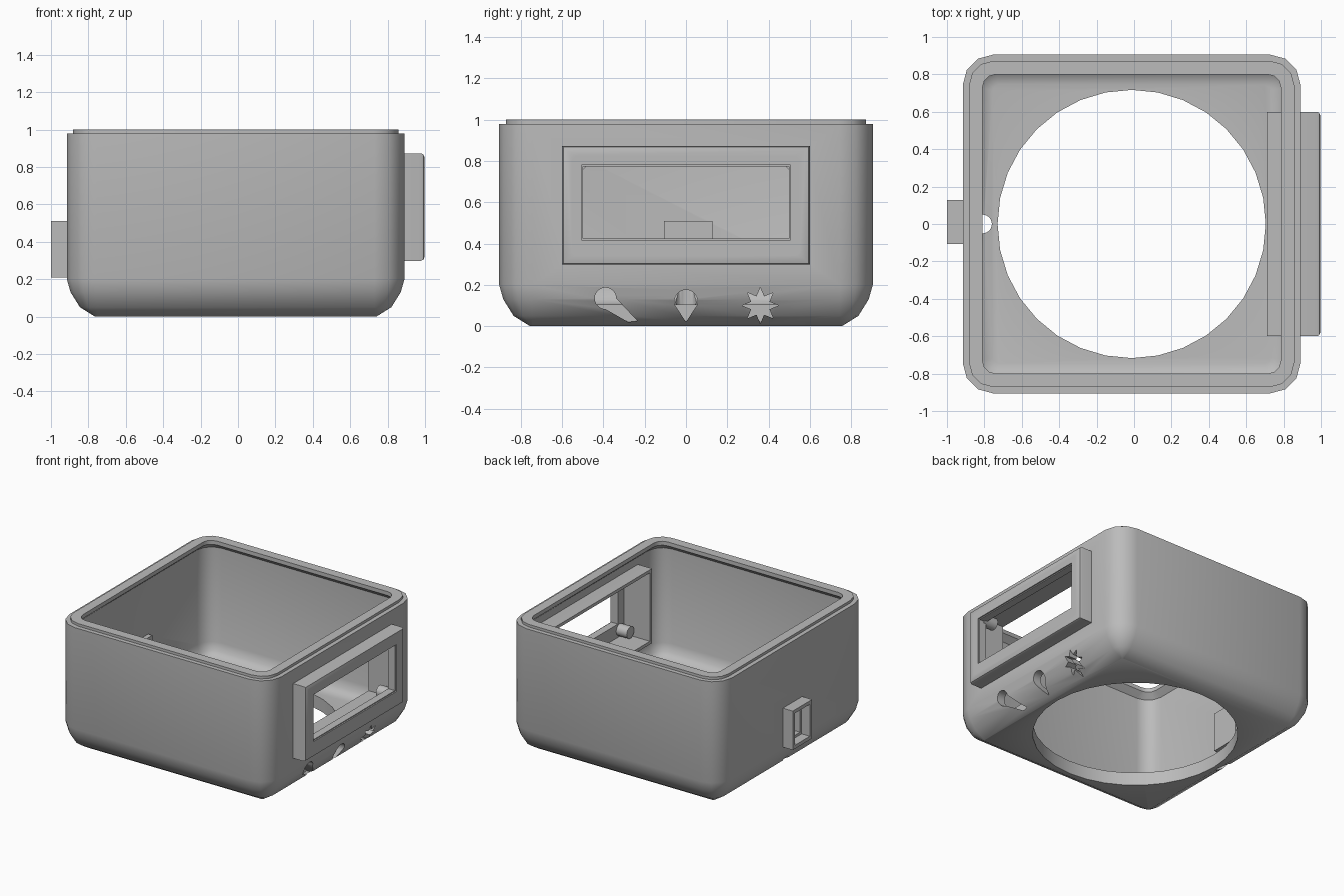
import bpy, bmesh, math
from mathutils import Vector, Matrix

if "Cube" in bpy.data.objects:
    bpy.data.objects.remove(bpy.data.objects["Cube"], do_unlink=True)

CX = -0.0125
HX, HY = 0.9025, 0.905

grey = bpy.data.materials.new("light grey plastic")
grey.use_nodes = True
color = (0.5, 0.5, 0.5, 1)
grey.diffuse_color = color
grey.node_tree.nodes["Principled BSDF"].inputs["Base Color"].default_value = color


def make(name, bm):
    bmesh.ops.recalc_face_normals(bm, faces=bm.faces)
    mesh = bpy.data.meshes.new(name)
    bm.to_mesh(mesh)
    bm.free()
    mesh.materials.append(grey)
    obj = bpy.data.objects.new(name, mesh)
    bpy.context.collection.objects.link(obj)
    return obj


def box(name, lo, hi, front_bevel=0):
    bm = bmesh.new()
    lo, hi = Vector(lo), Vector(hi)
    bmesh.ops.create_cube(bm, size=1)
    for v in bm.verts:
        v.co = (lo + hi) / 2 + v.co * (hi - lo)
    if front_bevel:
        edges = [e for e in bm.edges if all(v.co.x > hi.x - 0.001 for v in e.verts)]
        bmesh.ops.bevel(bm, geom=edges, offset=front_bevel, segments=2,
                        profile=0.5, affect='EDGES')
    return make(name, bm)


def cylinder(name, center, radius, length, axis='Z', sides=32):
    bm = bmesh.new()
    bmesh.ops.create_cone(bm, cap_ends=True, segments=sides, radius1=radius,
                          radius2=radius, depth=length)
    if axis == 'X':
        bm.transform(Matrix.Rotation(math.pi / 2, 4, 'Y'))
    bm.transform(Matrix.Translation(center))
    return make(name, bm)


def prism_x(name, outline, x0, x1):
    """Extrude a closed (y, z) outline along x."""
    bm = bmesh.new()
    face = bm.faces.new([bm.verts.new((x0, y, z)) for y, z in outline])
    new = bmesh.ops.extrude_face_region(bm, geom=[face])["geom"]
    bmesh.ops.translate(bm, vec=(x1 - x0, 0, 0),
                        verts=[v for v in new if isinstance(v, bmesh.types.BMVert)])
    return make(name, bm)


def boolean(target, other, operation='DIFFERENCE'):
    mod = target.modifiers.new("bool", 'BOOLEAN')
    mod.operation, mod.object, mod.solver = operation, other, 'EXACT'
    bpy.context.view_layer.update()
    graph = bpy.context.evaluated_depsgraph_get()
    result = bpy.data.meshes.new_from_object(target.evaluated_get(graph))
    target.modifiers.remove(mod)
    target.data = result
    bpy.data.objects.remove(other, do_unlink=True)


def rounded_ring(bm, inset, z, radius, segs=3):
    ring = []
    for k, (sx, sy) in enumerate([(1, 1), (-1, 1), (-1, -1), (1, -1)]):
        for i in range(segs + 1):
            a = math.pi / 2 * (k + i / segs)
            ring.append(bm.verts.new((
                CX + sx * (HX - inset - radius) + radius * math.cos(a),
                sy * (HY - inset - radius) + radius * math.sin(a), z)))
    return ring


# Housing shell: outer wall, stepped rim, overhanging lip, cavity (inset, z, corner radius)
profile = [(.15, 0, .01), (.07, .05, .09), (.02, .13, .14), (0, .2, .16), (0, .98, .16),
           (.033, .98, .13), (.033, 1, .13), (.105, 1, .07), (.105, .97, .07),
           (.06, .93, .12), (.06, .2, .12), (.08, .14, .1), (.11, .11, .07), (.16, .1, .03)]
bm = bmesh.new()
rings = [rounded_ring(bm, *p) for p in profile]
for a, b in zip(rings, rings[1:]):
    for i in range(len(a)):
        j = (i + 1) % len(a)
        bm.faces.new((a[i], a[j], b[j], b[i]))
bm.faces.new(rings[0])
bm.faces.new(rings[-1])
housing = make("housing", bm)

# Round floor opening, cable notch and display opening
boolean(housing, cylinder("floor_cutter", (CX, 0, 0), 0.717, 0.5))
boolean(housing, cylinder("notch_cutter", (-0.81, 0, 0), 0.05, 0.4))
boolean(housing, box("display_cutter", (0.6, -0.585, 0.31), (1.2, 0.585, 0.855)))


def circle(y, z, r, start, end, n):
    angles = [math.radians(start + (end - start) * i / n) for i in range(n + 1)]
    return [(y + r * math.cos(a), z + r * math.sin(a)) for a in angles]


# Icon cutouts on the lower edge: spoon, drop, star
spoon = circle(-0.39, 0.135, 0.052, 0, 270, 18) + [(-0.28, 0.02), (-0.235, 0.025)]
drop = circle(0, 0.12, 0.056, -20, 200, 18) + [(0, 0.02)]
star = [(0.36 + r * math.sin(math.pi * i / 8), 0.1 + r * math.cos(math.pi * i / 8))
        for i, r in enumerate([0.088, 0.048] * 8)]
for name, outline in (("spoon", spoon), ("drop", drop), ("star", star)):
    boolean(housing, prism_x(name + "_cutter", outline, 0.75, 1.1))

# Display frame: hollow box with window, corner bosses and screw holes
frame = box("display_frame", (0.71, -0.6, 0.298), (0.997, 0.6, 0.873), 0.02)
boolean(frame, box("pocket_cutter", (0.6, -0.575, 0.322), (0.93, 0.575, 0.849)))
boolean(frame, box("window_cutter", (0.8, -0.5, 0.425), (1.2, 0.5, 0.773)))
boolean(frame, box("window_step_cutter", (0.987, -0.507, 0.418), (1.2, 0.507, 0.78)))
corners = [(y, z) for y in (-0.523, 0.523) for z in (0.374, 0.797)]
for y, z in corners:
    boolean(frame, cylinder("boss", (0.895, y, z), 0.045, 0.11, 'X', 24), 'UNION')
for y, z in corners:
    boolean(frame, cylinder("screw_cutter", (0.9, y, z), 0.03, 0.4, 'X', 24))

# Connector box on the opposite wall with a stepped pocket
connector = box("connector_box", (-1, -0.107, 0.21), (-0.82, 0.128, 0.51))
boolean(connector, box("socket_cutter", (-1.1, -0.08, 0.237), (-0.93, 0.101, 0.483)))
boolean(connector, box("socket_inner_cutter", (-1.1, -0.06, 0.257), (-0.86, 0.081, 0.463)))
# Clear the wall behind the socket
boolean(housing, box("wall_cutter", (-1.1, -0.095, 0.222), (-0.8, 0.116, 0.498)))

# Smooth shading with sharp edges kept
for obj in (housing, frame, connector):
    bpy.ops.object.select_all(action='DESELECT')
    obj.select_set(True)
    bpy.context.view_layer.objects.active = obj
    bpy.ops.object.shade_smooth_by_angle(angle=math.radians(38))
